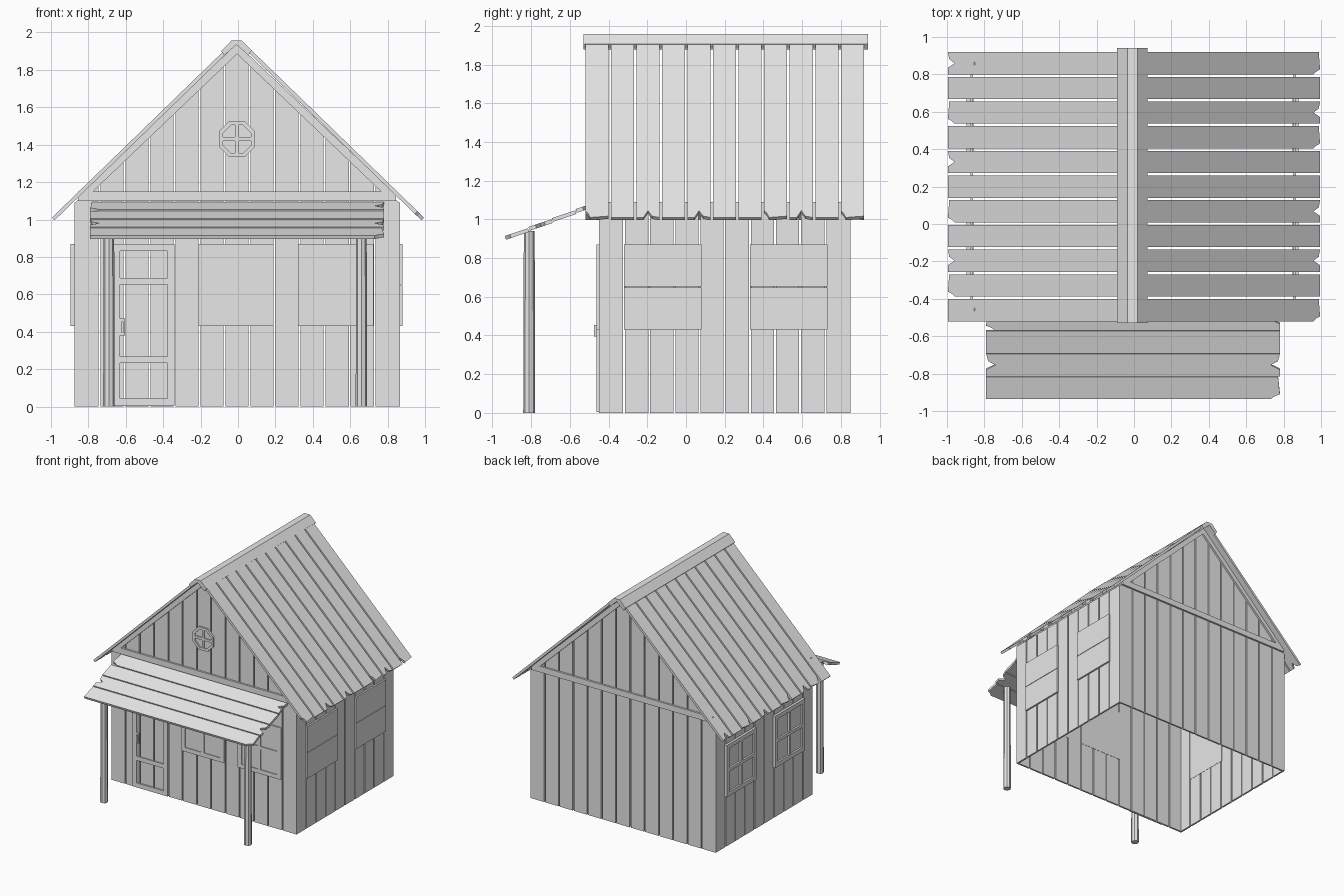
import bpy
import bmesh
import math
from mathutils import Vector

cube = bpy.data.objects.get("Cube")
if cube:
    bpy.data.objects.remove(cube, do_unlink=True)

grey = bpy.data.materials.new("weathered_grey")
grey.use_nodes = True
colour = (0.8, 0.8, 0.8, 1)
grey.diffuse_color = colour
grey.node_tree.nodes["Principled BSDF"].inputs["Base Color"].default_value = colour

X, Y, Z = Vector((1, 0, 0)), Vector((0, 1, 0)), Vector((0, 0, 1))


def finish(name, bm):
    bmesh.ops.recalc_face_normals(bm, faces=bm.faces)
    mesh = bpy.data.meshes.new(name)
    bm.to_mesh(mesh)
    bm.free()
    mesh.materials.append(grey)
    obj = bpy.data.objects.new(name, mesh)
    bpy.context.collection.objects.link(obj)
    return obj


def add_prism(bm, plane, outline, low, high):
    """Extrude a flat outline along the normal of a plane (origin, u, v)."""
    origin, u, v = plane
    n = u.cross(v)
    rings = [[bm.verts.new(origin + u * a + v * b + n * d) for a, b in outline]
             for d in (low, high)]
    bm.faces.new(rings[0])
    bm.faces.new(rings[1])
    count = len(outline)
    for i in range(count):
        j = (i + 1) % count
        bm.faces.new((rings[0][i], rings[0][j], rings[1][j], rings[1][i]))


def prisms(name, plane, outlines, low, high):
    bm = bmesh.new()
    for outline in outlines:
        add_prism(bm, plane, outline, low, high)
    return finish(name, bm)


def rect(a0, a1, b0, b1):
    return [(a0, b0), (a1, b0), (a1, b1), (a0, b1)]


def frame(a0, a1, b0, b1, w):
    return [rect(a0, a0 + w, b0, b1), rect(a1 - w, a1, b0, b1),
            rect(a0 + w, a1 - w, b0, b0 + w), rect(a0 + w, a1 - w, b1 - w, b1)]


def ragged(length, b0, b1, start="p", end="p"):
    """Board outline whose ends are plain (p), notched (n) or corner-chipped (c)."""
    w = b1 - b0
    shapes = {"p": [(0, 0), (0, 1)],
              "n": [(0, 0), (0, .3), (.05, .5), (.01, .68), (0, 1)],
              "c": [(.05, 0), (.03, .12), (0, .22), (.01, 1)]}
    right = [(length - d, b0 + t * w) for d, t in shapes[end]]
    left = [(d, b0 + t * w) for d, t in reversed(shapes[start])]
    return right + left


# Wall planes, each facing outwards
CX = -.005
front = (Vector((CX, -.45, 0)), X, Z)
back = (Vector((CX, .85, 0)), -X, Z)
right = (Vector((CX + .87, 0, 0)), Y, Z)
left = (Vector((CX - .87, 0, 0)), -Y, Z)
GAP = .005


def gable_top(a):
    return 1.925 - .965 * abs(a)


# Gable walls of upright planks with open gaps
step = 1.74 / 13
for name, plane in (("front", front), ("back", back)):
    planks = []
    for i in range(13):
        a0 = -.87 + i * step + (GAP if i else 0)
        a1 = -.87 + (i + 1) * step - (GAP if i < 12 else 0)
        top = [(a1, gable_top(a1)), (a0, gable_top(a0))]
        if a0 < 0 < a1:
            top.insert(1, (0, gable_top(0)))
        planks.append([(a0, 0), (a1, 0)] + top)
    prisms(name + "_wall_planks", plane, planks, -.015, 0)

    # Gable tie beam and sloping trim
    trims = [rect(-.85, .85, 1.1, 1.15)]
    for s in (-1, 1):
        trims.append([(0, 1.885), (s * .77, 1.15), (s * .83, 1.15), (0, 1.94)])
    prisms(name + "_gable_trim", plane, trims, 0, .016)

# Side walls
for name, plane, s in (("right", right, 1), ("left", left, -1)):
    planks = [rect(s * (-.45 + .13 * i + GAP), s * (-.45 + .13 * (i + 1) - GAP), 0, 1.09)
              for i in range(10)]
    prisms(name + "_wall_planks", plane, planks, -.015, 0)


# Windows: backing pane, frame and cross bars
def window(name, plane, a0, a1, depth):
    b0, b1 = .43, .87
    ac, bc = (a0 + a1) / 2, (b0 + b1) / 2
    prisms(name + "_pane", plane, [rect(a0, a1, b0, b1)], -.017, .005)
    bars = frame(a0, a1, b0, b1, .035)
    bars += [rect(ac - .013, ac + .013, b0 + .035, b1 - .035),
             rect(a0 + .035, ac - .013, bc - .013, bc + .013),
             rect(ac + .013, a1 - .035, bc - .013, bc + .013)]
    prisms(name + "_frame", plane, bars, .005, depth)


window("front_window_middle", front, -.205, .195, .012)
window("front_window_side", front, .325, .73, .012)
for i, y in enumerate((-.32, .33)):
    window("left_window_%d" % i, left, -y - .4, -y, .02)
    # Boarded shutters on the other side
    prisms("right_shutter_%d" % i, right,
           [rect(y, y + .4, .43, .648), rect(y, y + .4, .652, .87)], -.017, .014)

# Octagonal attic window
octagon = [(.105 * math.cos(math.pi * (k + .5) / 4), 1.43 + .105 * math.sin(math.pi * (k + .5) / 4))
           for k in range(8)]
prisms("attic_window_pane", front, [octagon], -.017, .004)
inner = [(a * .78, 1.43 + (b - 1.43) * .78) for a, b in octagon]
parts = [[octagon[k], octagon[(k + 1) % 8], inner[(k + 1) % 8], inner[k]] for k in range(8)]
parts += [rect(-.01, .01, 1.355, 1.505), rect(-.075, -.01, 1.42, 1.44), rect(.01, .075, 1.42, 1.44)]
prisms("attic_window_frame", front, parts, .004, .014)

# Door frame, braces and handle
prisms("door_frame", front, frame(-.665, -.335, .005, .87, .038), 0, .012)
prisms("door_braces", front, [rect(-.627, -.373, z - .018, z + .018) for z in (.25, .67)], 0, .009)
prisms("door_handle_plate", front, [rect(-.625, -.6, .38, .47)], 0, .012)
prisms("door_handle_grip", front, [rect(-.619, -.606, .395, .455)], .012, .026)

# Main roof boards with broken lower ends
pitch = math.atan(.97)
for name, s, ends in (("left", -1, "pcnpcpnpcpn"), ("right", 1, "cpnpnppcnpc")):
    down = Vector((s * math.cos(pitch), 0, -math.sin(pitch)))
    length = .935 / math.cos(pitch)
    boards = [ragged(length, -.52 + .132 * i, -.52 + .132 * i + .119, "p", e)
              for i, e in enumerate(ends)]
    plane = (Vector((s * .06, 0, 1.975 - .97 * .06)), down, Y)
    # The plane normal points up on one slope and down on the other
    prisms(name + "_roof_boards", plane, boards, *((-.02, 0) if s > 0 else (0, .02)))

# Ridge cap
cap = [(-.09, 1.9), (-.035, 1.957), (.02, 1.957), (.073, 1.905),
       (.055, 1.878), (-.008, 1.935), (-.073, 1.878)]
prisms("ridge_cap", (Vector((0, 0, 0)), X, Z), [cap], -.94, .53)

# Porch roof boards, each lapped slightly over the next
slope = math.atan(.38)
for i, (start, end) in enumerate(("pc", "nn", "pp", "cn")):
    tilt = slope - .04
    up = Vector((0, math.cos(tilt), math.sin(tilt)))
    y = -.93 + .122 * i
    plane = (Vector((-.79, y, .895 + .38 * (y + .93))), X, up)
    prisms("porch_board_%d" % i, plane, [ragged(1.57, 0, .126, start, end)], 0, .02)

# Porch posts
for name, x in (("left_post", .66), ("right_post", -.69)):
    bm = bmesh.new()
    bmesh.ops.create_cone(bm, cap_ends=True, segments=8, radius1=.031, radius2=.028, depth=.94)
    bmesh.ops.translate(bm, verts=bm.verts, vec=(x, -.81, .47))
    finish(name, bm)
